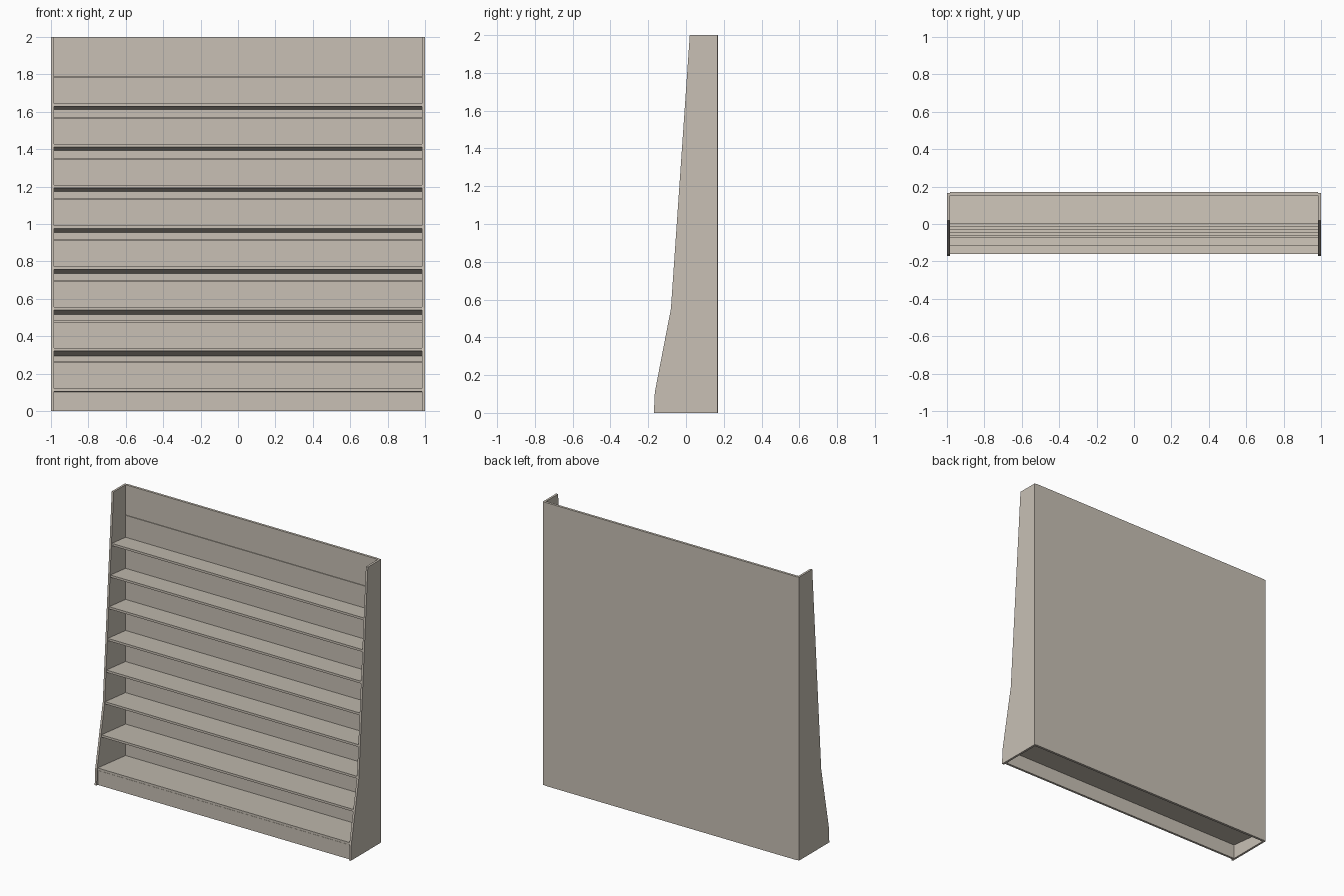
import bpy, bmesh

cube = bpy.data.objects.get("Cube")
if cube:
    bpy.data.objects.remove(cube, do_unlink=True)

# One warm grey paint for the whole unit
paint = bpy.data.materials.new("warm_grey_paint")
paint.use_nodes = True
colour = (0.58, 0.53, 0.46, 1)
paint.diffuse_color = colour
paint.node_tree.nodes["Principled BSDF"].inputs["Base Color"].default_value = colour


def extrude_profile(name, profile, x0, x1):
    """Extrude a (y, z) outline from x0 to x1."""
    bm = bmesh.new()
    face = bm.faces.new([bm.verts.new((x0, y, z)) for y, z in profile])
    ext = bmesh.ops.extrude_face_region(bm, geom=[face])
    verts = [g for g in ext["geom"] if isinstance(g, bmesh.types.BMVert)]
    bmesh.ops.translate(bm, vec=(x1 - x0, 0, 0), verts=verts)
    bmesh.ops.recalc_face_normals(bm, faces=bm.faces)
    mesh = bpy.data.meshes.new(name)
    bm.to_mesh(mesh)
    bm.free()
    mesh.materials.append(paint)
    obj = bpy.data.objects.new(name, mesh)
    bpy.context.scene.collection.objects.link(obj)
    return obj


def board(name, y0, y1, z0, z1):
    return extrude_profile(name, [(y0, z0), (y1, z0), (y1, z1), (y0, z1)], -INNER, INNER)


INNER = 0.985      # half width between the side panels
BACK = 0.17        # rear face
BOARD_FRONT = 0.153
SHEET = 0.162
PITCH = 0.2178     # shelf spacing
SLOPE = 0.1        # shelves rise towards the front
THICK = 0.016

# Front edge of the side panels, bottom to top
front_edge = [(-0.17, 0), (-0.165, 0.11), (-0.08, 0.55), (0.02, 2)]


def edge_y(z):
    """Depth of the side panel's front edge at height z."""
    for (ya, za), (yb, zb) in zip(front_edge, front_edge[1:]):
        if z <= zb:
            return ya + (yb - ya) * (z - za) / (zb - za)


# Side panels
outline = front_edge + [(0.167, 2), (0.167, 0)]
extrude_profile("right_side_panel", outline, -1, -INNER)
extrude_profile("left_side_panel", outline, INNER, 1)

# Back sheet faced with stacked boards
board("back_sheet", SHEET, BACK, 0, 2)
seams = [0] + [0.2625 + PITCH * i for i in range(8)] + [2]
for i, (low, high) in enumerate(zip(seams, seams[1:])):
    top = high if high == 2 else high - 0.003
    board(f"back_board_{i + 1}", BOARD_FRONT, SHEET, low, top)

# Tilted shelves, each reaching to the side panels' front edge
for i in range(8):
    top = 0.12 + PITCH * i
    y = edge_y(top) + 0.004
    drop = SLOPE * (BOARD_FRONT - y)
    extrude_profile(f"shelf_{i + 1}", [
        (y, top), (BOARD_FRONT, top - drop),
        (BOARD_FRONT, top - drop - THICK), (y, top - THICK)], -INNER, INNER)

# Kick board under the lowest shelf
board("kick_board", -0.157, -0.141, 0, 0.102)
